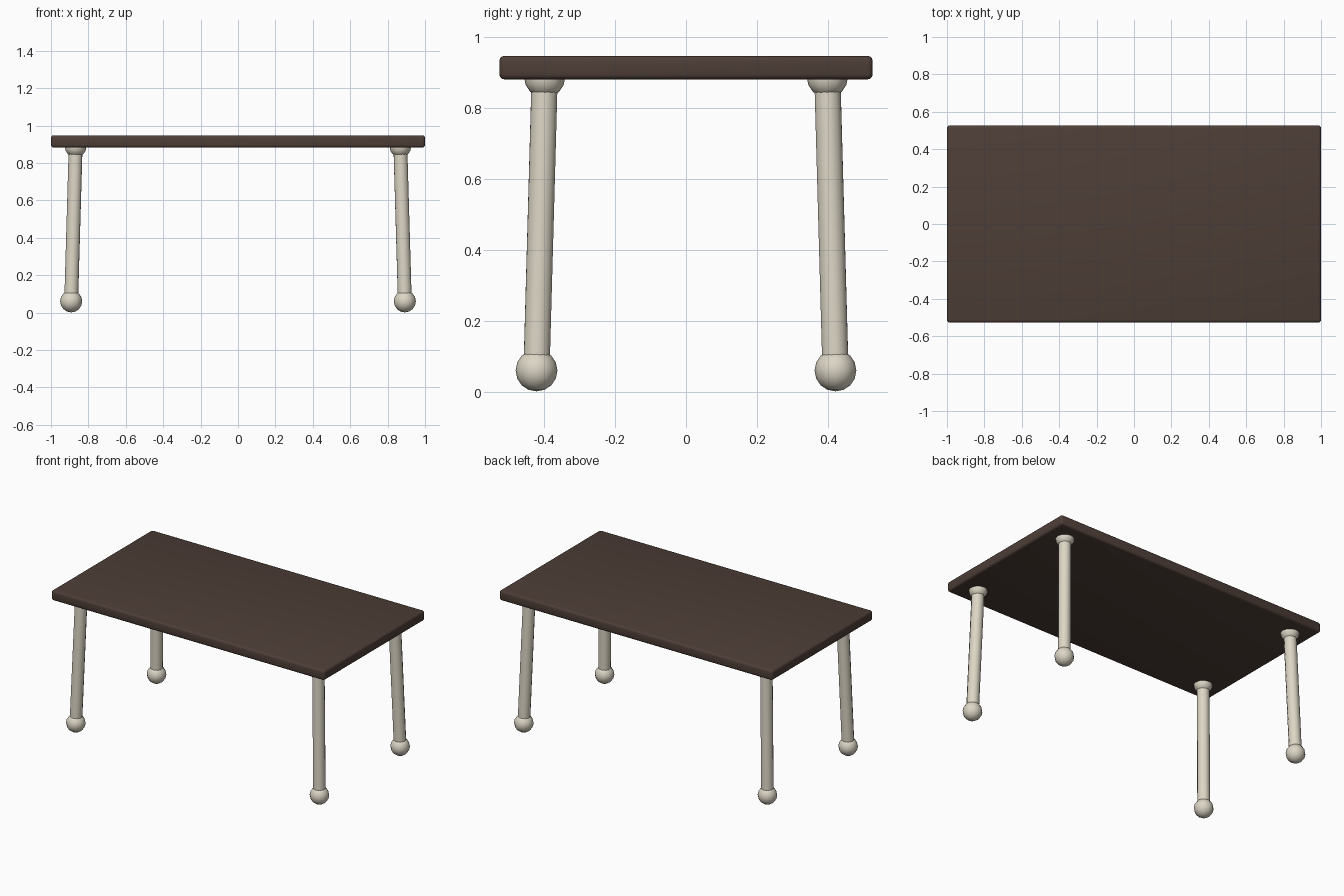
import bpy
from mathutils import Vector

if "Cube" in bpy.data.objects:
    bpy.data.objects.remove(bpy.data.objects["Cube"])

def material(name, rgb):
    m = bpy.data.materials.new(name)
    m.diffuse_color = (*rgb, 1)
    m.use_nodes = True
    m.node_tree.nodes["Principled BSDF"].inputs["Base Color"].default_value = m.diffuse_color
    return m

wood = material("dark_wood", (0.075, 0.048, 0.038))
cream = material("cream_paint", (0.72, 0.67, 0.56))

def finish(name, mat, angle):
    ob = bpy.context.object
    ob.name = name
    ob.data.materials.append(mat)
    bpy.ops.object.shade_smooth_by_angle(angle=angle)
    return ob

def ball(name, center, radius):
    bpy.ops.mesh.primitive_uv_sphere_add(segments=12, ring_count=8, radius=radius, location=center)
    finish(name, cream, 0.9)

# Table top slab with softened edges
bpy.ops.mesh.primitive_cube_add(size=1, location=(0, 0, 0.915))
top = bpy.context.object
top.scale = (2, 1.054, 0.066)
bpy.ops.object.transform_apply(location=False, rotation=False, scale=True)
bevel = top.modifiers.new("edge_bevel", 'BEVEL')
bevel.width = 0.014
bevel.segments = 3
bpy.ops.object.modifier_apply(modifier=bevel.name)
finish("table_top", wood, 0.6)

# Four splayed legs, each with a foot ball and a collar ball under the top
for side, sx in (("left", -1), ("right", 1)):
    for end, sy in (("front", -1), ("back", 1)):
        name = f"{end}_{side}"
        foot = Vector((sx * 0.892, sy * 0.422, 0.060))
        head = Vector((sx * 0.868, sy * 0.399, 0.888))
        axis = head - foot
        bpy.ops.mesh.primitive_cylinder_add(vertices=12, radius=0.038, depth=axis.length,
                                            location=(foot + head) / 2)
        leg = bpy.context.object
        leg.rotation_euler = axis.to_track_quat('Z', 'Y').to_euler()
        finish(f"{name}_leg", cream, 0.6)
        ball(f"{name}_foot", foot, 0.059)
        ball(f"{name}_collar", head, 0.058)
